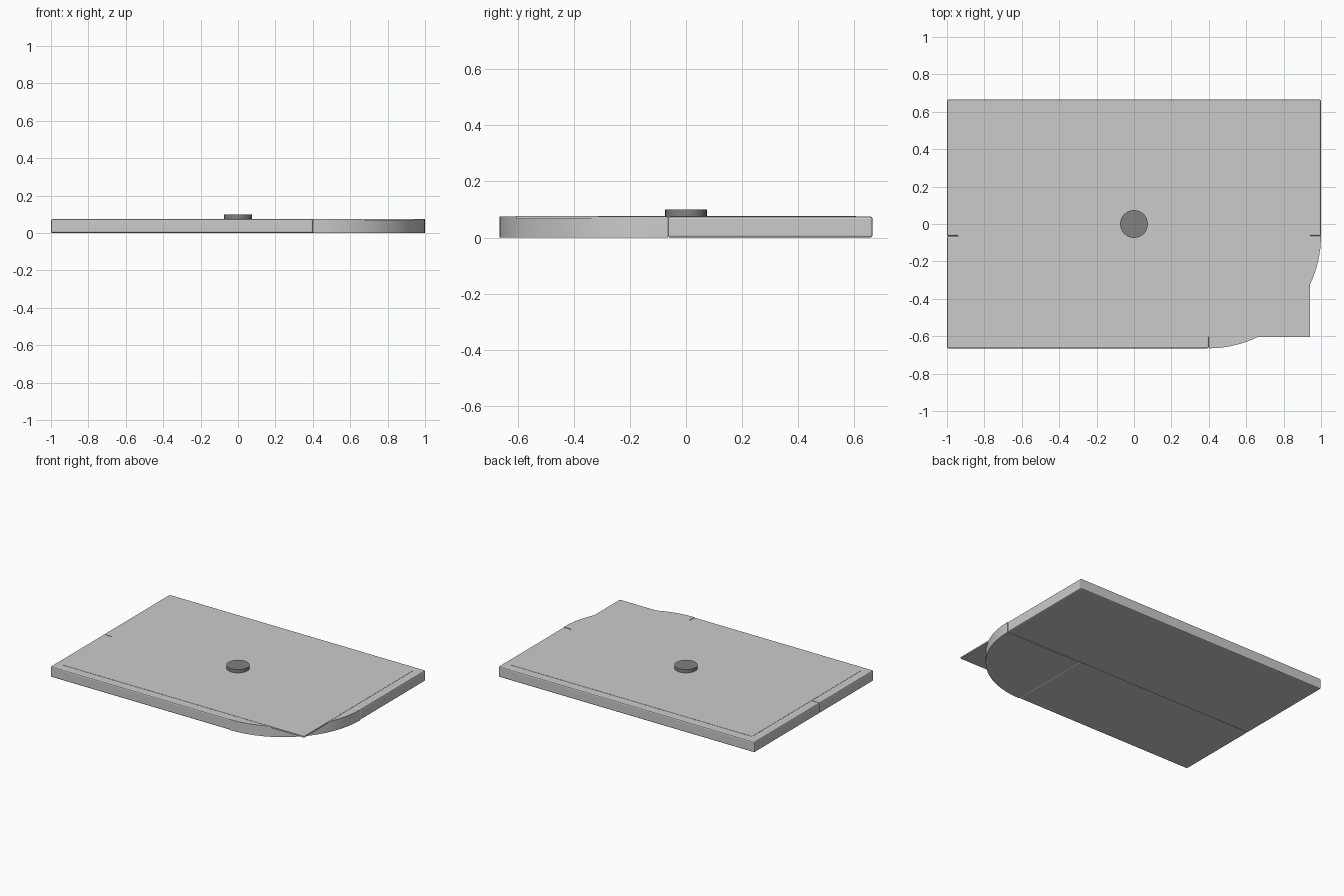
import bpy, bmesh, math

if "Cube" in bpy.data.objects:
    bpy.data.objects.remove(bpy.data.objects["Cube"])

SEAM_X, SEAM_Y, R = 0.40, -0.065, 0.60
X, Y, H = 1.0, 0.665, 0.075


def finish(bm, name, bevel=0, smooth=False):
    bmesh.ops.recalc_face_normals(bm, faces=bm.faces)
    mesh = bpy.data.meshes.new(name)
    bm.to_mesh(mesh)
    bm.free()
    ob = bpy.data.objects.new(name, mesh)
    bpy.context.collection.objects.link(ob)
    if bevel:
        mod = ob.modifiers.new("edge_bevel", 'BEVEL')
        mod.width = bevel
        mod.segments = 2
    if smooth:
        bpy.ops.object.select_all(action='DESELECT')
        ob.select_set(True)
        bpy.context.view_layer.objects.active = ob
        bpy.ops.object.shade_smooth_by_angle(angle=math.radians(30))
    return ob


def prism(name, outline, z0, z1, bevel=0, smooth=False):
    bm = bmesh.new()
    face = bm.faces.new([bm.verts.new((x, y, z0)) for x, y in outline])
    ext = bmesh.ops.extrude_face_region(bm, geom=[face], use_keep_orig=True)
    verts = [g for g in ext["geom"] if isinstance(g, bmesh.types.BMVert)]
    bmesh.ops.translate(bm, verts=verts, vec=(0, 0, z1 - z0))
    return finish(bm, name, bevel, smooth)


def box(name, x0, x1, y0, y1, z0, z1, bevel=0):
    return prism(name, [(x0, y0), (x1, y0), (x1, y1), (x0, y1)], z0, z1, bevel)


def arc(cx, cy, r, a0, a1, n):
    return [(cx + r * math.cos(math.radians(a0 + (a1 - a0) * i / n)),
             cy + r * math.sin(math.radians(a0 + (a1 - a0) * i / n)))
            for i in range(n + 1)]


# Slab: two bevelled blocks and a rounded corner
box("back_block", -X, X, SEAM_Y, Y, 0, H, 0.008)
box("front_block", -X, SEAM_X, -Y, SEAM_Y, 0, H, 0.008)
prism("rounded_corner", [(SEAM_X, SEAM_Y)] + arc(SEAM_X, SEAM_Y, R, 270, 360, 16),
      0, H, smooth=True)

# Thin top panel, overhanging the rounded corner
box("top_panel", -0.94, 0.94, -0.605, 0.605, 0.067, 0.0765)

# Central disc
disc = prism("center_disc", arc(0, 0, 0.074, 0, 360, 48)[:-1], 0.07, 0.1, smooth=True)
mat = bpy.data.materials.new("dark_grey")
mat.diffuse_color = (0.22, 0.22, 0.23, 1)
mat.use_nodes = True
mat.node_tree.nodes["Principled BSDF"].inputs["Base Color"].default_value = mat.diffuse_color
disc.data.materials.append(mat)
